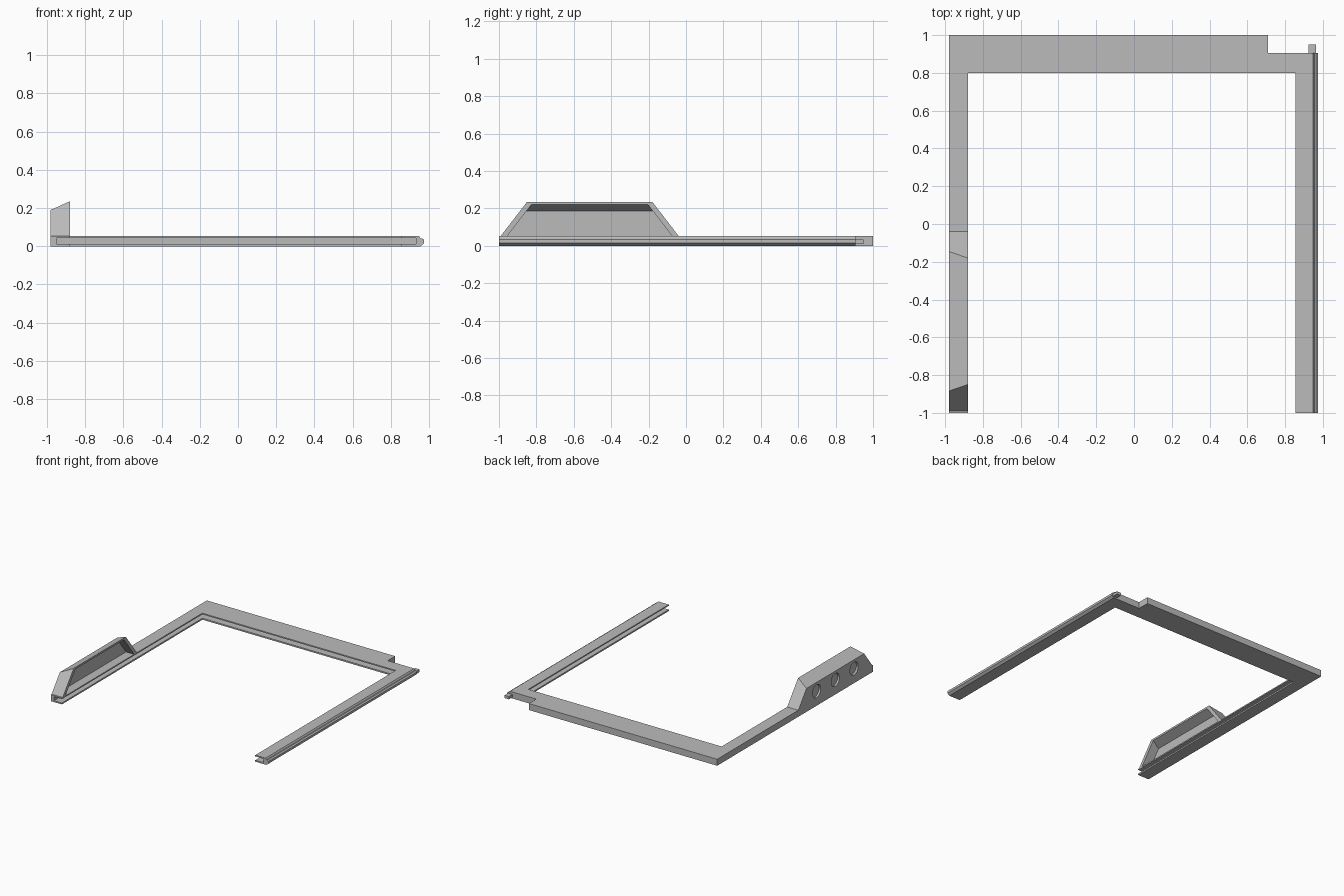
import bpy
import bmesh
from mathutils import Vector

if "Cube" in bpy.data.objects:
    bpy.data.objects.remove(bpy.data.objects["Cube"], do_unlink=True)

grey = bpy.data.materials.new("plain grey")
grey.use_nodes = True
grey.diffuse_color = (0.5, 0.5, 0.5, 1)
grey.node_tree.nodes["Principled BSDF"].inputs["Base Color"].default_value = (0.5, 0.5, 0.5, 1)


def finish(name, bm):
    bmesh.ops.recalc_face_normals(bm, faces=bm.faces[:])
    mesh = bpy.data.meshes.new(name)
    bm.to_mesh(mesh)
    bm.free()
    mesh.materials.append(grey)
    ob = bpy.data.objects.new(name, mesh)
    bpy.context.scene.collection.objects.link(ob)
    return ob


def extrude(name, points, offset):
    """Extrude a flat outline of 3D points along an offset."""
    bm = bmesh.new()
    face = bm.faces.new([bm.verts.new(p) for p in points])
    geom = bmesh.ops.extrude_face_region(bm, geom=[face])["geom"]
    moved = [g for g in geom if isinstance(g, bmesh.types.BMVert)]
    bmesh.ops.translate(bm, verts=moved, vec=Vector(offset))
    return finish(name, bm)


def box(name, x0, x1, y0, y1, z0, z1):
    outline = [(x0, y0, z0), (x1, y0, z0), (x1, y1, z0), (x0, y1, z0)]
    return extrude(name, outline, (0, 0, z1 - z0))


def cut(target, cutter):
    cutter.hide_render = True
    mod = target.modifiers.new("cut", "BOOLEAN")
    mod.operation = "DIFFERENCE"
    mod.solver = "EXACT"
    mod.object = cutter
    bpy.context.view_layer.objects.active = target
    bpy.ops.object.modifier_apply(modifier=mod.name)
    bpy.data.objects.remove(cutter, do_unlink=True)


HEIGHT = 0.053
LEAN = 0.77     # sideways run of the handle ends per unit of height
RISE = 0.45     # slope of the handle top


def handle_solid(name, x0, x1, y0, y1, z0, z_at_x0):
    """Trapezoid block with leaning ends and a sloping top."""
    bm = bmesh.new()
    rings = []
    for x in (x0, x1):
        top = z_at_x0 + RISE * (x - x0)
        run = LEAN * (top - z0)
        rings.append([bm.verts.new(p) for p in (
            (x, y0, z0), (x, y1, z0), (x, y1 - run, top), (x, y0 + run, top))])
    a, b = rings
    bm.faces.new(a)
    bm.faces.new(b)
    for i in range(4):
        j = (i + 1) % 4
        bm.faces.new((a[i], a[j], b[j], b[i]))
    return finish(name, bm)


# Three-sided frame with a slot running along its inner edges
outline = [(-0.98, -1), (-0.88, -1), (-0.88, 0.8), (0.855, 0.8), (0.855, -1),
           (0.947, -1), (0.947, 0.905), (0.71, 0.905), (0.71, 1), (-0.98, 1)]
frame = extrude("frame", [(x, y, 0) for x, y in outline], (0, 0, HEIGHT))
cut(frame, box("slot_cutter", -0.95, 0.93, -1.1, 0.88, 0.012, 0.043))

# Lip along the outer edge of the plain arm
lip = [(0.947, 0), (0.955, 0), (0.974, 0.015), (0.974, 0.033),
       (0.964, 0.041), (0.955, 0.041), (0.947, HEIGHT)]
extrude("edge_lip", [(x, -1, z) for x, z in lip], (0, 1.905, 0))

# Small tab at the back corner
box("corner_tab", 0.925, 0.963, 0.9, 0.95, 0.01, 0.033)

# Handle, hollow towards the middle
handle = handle_solid("handle", -0.98, -0.88, -0.99, -0.04, HEIGHT, 0.19)
cut(handle, handle_solid("hollow_cutter", -0.953, -0.87, -0.958, -0.072, HEIGHT - 0.004, 0.187))

# Three round recesses in the outer wall of the handle
for y in (-0.755, -0.515, -0.275):
    bm = bmesh.new()
    bmesh.ops.create_circle(bm, cap_ends=True, segments=32, radius=0.052)
    ring = [(-1.0, y + v.co.x, 0.118 + v.co.y) for v in bm.verts]
    bm.free()
    cut(handle, extrude("recess_cutter", ring, (0.036, 0, 0)))
